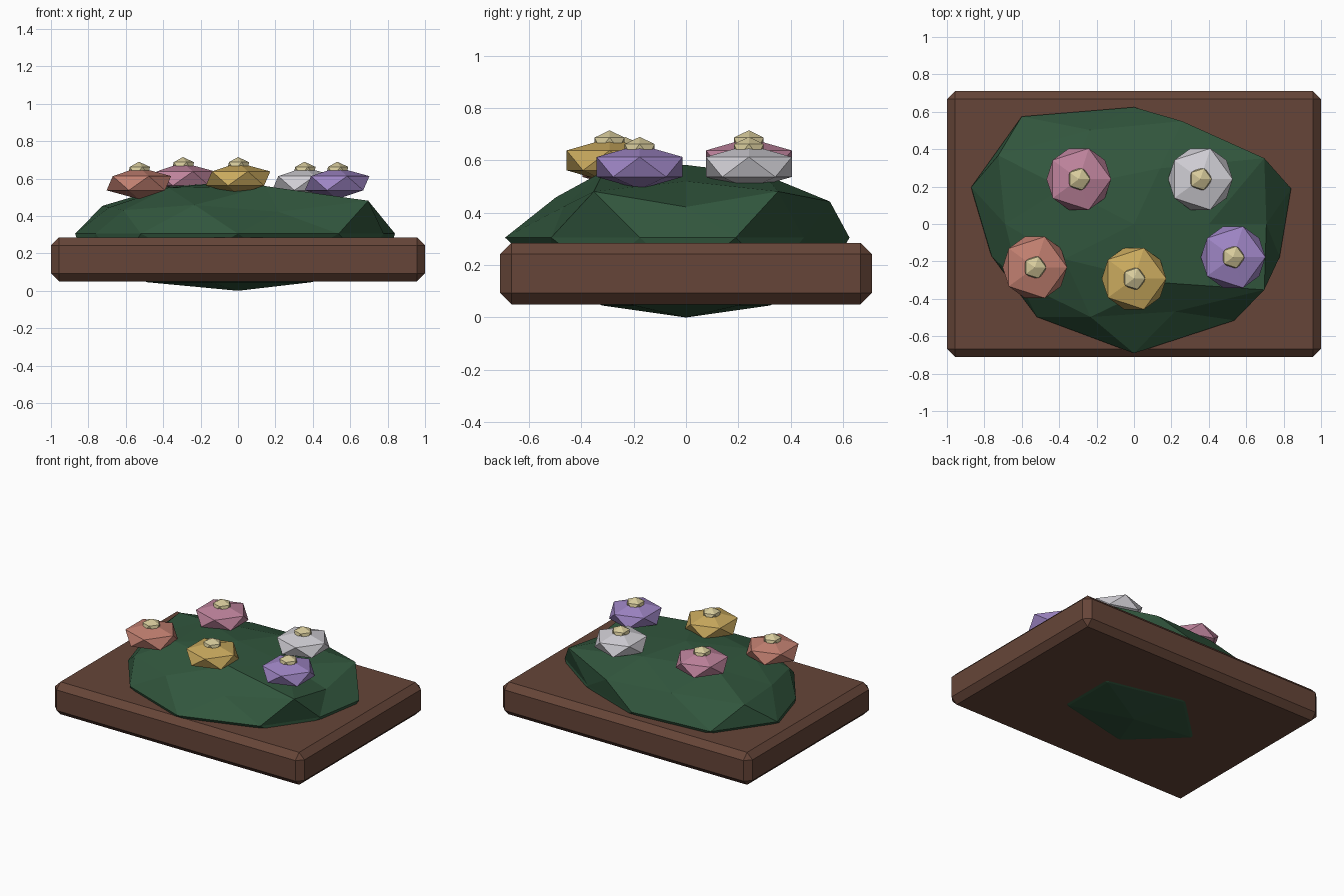
import bpy, bmesh
from mathutils import Vector

if "Cube" in bpy.data.objects:
    bpy.data.objects.remove(bpy.data.objects["Cube"])


def material(name, rgb):
    """Flat colour given as sRGB 0-255, stored as linear."""
    m = bpy.data.materials.new(name)
    m.diffuse_color = [((c / 255 + 0.055) / 1.055) ** 2.4 for c in rgb] + [1]
    m.use_nodes = True
    m.node_tree.nodes["Principled BSDF"].inputs["Base Color"].default_value = m.diffuse_color
    return m


BROWN = material("brown wood", (102, 69, 56))
GREEN = material("dark green", (49, 86, 61))
CREAM = material("cream centre", (214, 202, 155))


def add_object(name, bm, mat):
    mesh = bpy.data.meshes.new(name)
    bm.to_mesh(mesh)
    bm.free()
    mesh.materials.append(mat)
    obj = bpy.data.objects.new(name, mesh)
    bpy.context.collection.objects.link(obj)
    return obj


def ico(name, subdivisions, centre, scale, mat, factors=()):
    """Scaled icosphere; factors push single vertices in or out along their direction."""
    bm = bmesh.new()
    bmesh.ops.create_icosphere(bm, subdivisions=subdivisions, radius=1)
    push = {}
    for x, y, z, f in factors:
        d = Vector((x, y, z))
        push[min(bm.verts, key=lambda v: (v.co - d).length)] = f
    for v in bm.verts:
        f = push.get(v, 1.0)
        v.co = Vector([c + f * s * p for c, s, p in zip(centre, scale, v.co)])
    return add_object(name, bm, mat)


# Planter box with chamfered edges
bm = bmesh.new()
bmesh.ops.create_cube(bm, size=1)
for v in bm.verts:
    v.co = (v.co.x * 2, v.co.y * 1.42, v.co.z * 0.235 + 0.1675)
bmesh.ops.bevel(bm, geom=bm.edges[:], offset=0.043, segments=1, affect='EDGES')
add_object("planter_box", bm, BROWN)

# Lumpy foliage: direction and push factor of each displaced point
LUMPS = [
    # widest ring
    (0.95, 0.31, 0, 0.96), (0.59, 0.81, 0, 0.87), (0, 1, 0, 0.976), (-0.59, 0.81, 0, 1.11),
    (-0.95, 0.31, 0, 0.995), (-0.95, -0.31, 0, 0.87), (-0.59, -0.81, 0, 0.96),
    (0, -1, 0, 1.08), (0.59, -0.81, 0, 0.995), (0.95, -0.31, 0, 0.89),
    # shoulder
    (0.89, 0, 0.45, 0.86), (0.28, 0.85, 0.45, 1.01), (-0.72, 0.53, 0.45, 1.09),
    (-0.72, -0.53, 0.45, 0.92), (0.28, -0.85, 0.45, 0.86),
    (0.69, 0.5, 0.53, 1.1), (0.69, -0.5, 0.53, 1.1), (-0.26, 0.81, 0.53, 0.97),
    (-0.26, -0.81, 0.53, 0.96), (-0.85, 0, 0.53, 0.88),
    # crown
    (0.53, 0, 0.85, 0.83), (0.16, 0.5, 0.85, 0.93), (0.16, -0.5, 0.85, 0.98),
    (-0.43, 0.31, 0.85, 0.97), (-0.43, -0.31, 0.85, 0.95), (0, 0, 1, 0.91),
]
ico("foliage", 2, (0, 0, 0.305), (0.92, 0.64, 0.305), GREEN, LUMPS)

# Blossoms with small centres
BLOSSOMS = [
    ("pink", (190, 131, 156), -0.295, 0.24, 0.6),
    ("white", (208, 206, 212), 0.355, 0.24, 0.575),
    ("coral", (193, 127, 112), -0.53, -0.232, 0.575),
    ("yellow", (202, 170, 94), 0, -0.292, 0.6),
    ("purple", (158, 133, 196), 0.53, -0.177, 0.575),
]
for name, rgb, x, y, z in BLOSSOMS:
    ico(name + "_blossom", 1, (x, y, z), (0.193, 0.193, 0.085), material(name + " petals", rgb))
    ico(name + "_blossom_centre", 1, (x, y, z + 0.065), (0.067, 0.067, 0.05), CREAM)
